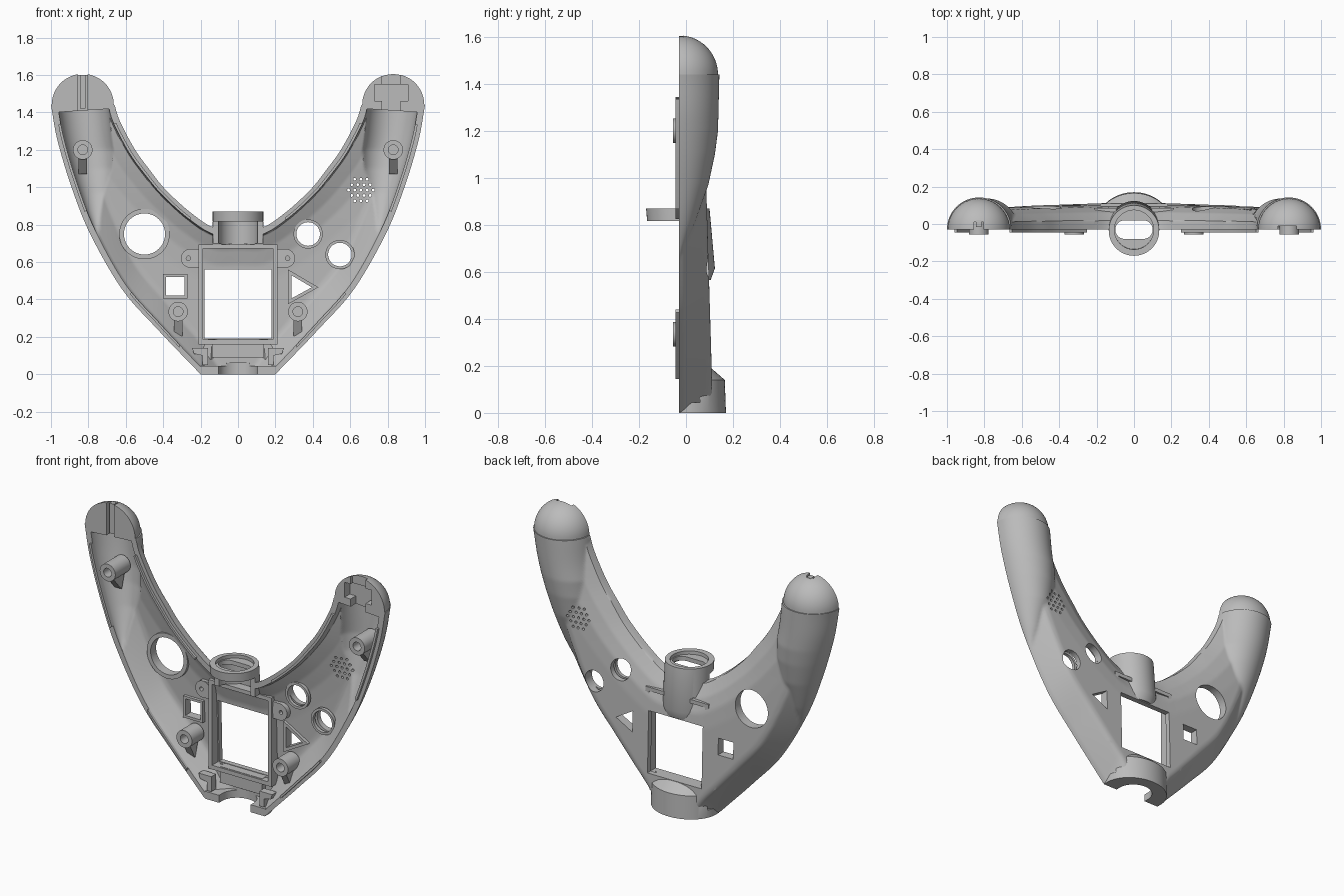
import bpy, bmesh
from math import sin, cos, pi, sqrt
from mathutils import Vector

cube = bpy.data.objects.get("Cube")
if cube:
    bpy.data.objects.remove(cube)

grey = bpy.data.materials.new("shell grey")
grey.use_nodes = True
grey.diffuse_color = (.5, .5, .5, 1)
grey.node_tree.nodes["Principled BSDF"].inputs["Base Color"].default_value = (.5, .5, .5, 1)
FRONT = -.03  # plane of the open rim


# ---------- helpers ----------
def finish(name, bm):
    bmesh.ops.recalc_face_normals(bm, faces=bm.faces)
    mesh = bpy.data.meshes.new(name)
    bm.to_mesh(mesh)
    bm.free()
    mesh.materials.append(grey)
    obj = bpy.data.objects.new(name, mesh)
    bpy.context.collection.objects.link(obj)
    return obj


def add_loft(bm, rings):
    rows = [[bm.verts.new(p) for p in ring] for ring in rings]
    for a, b in zip(rows, rows[1:]):
        for i in range(len(a)):
            bm.faces.new((a[i - 1], a[i], b[i], b[i - 1]))
    bm.faces.new(rows[0])
    bm.faces.new(rows[-1])


def loft(name, rings):
    bm = bmesh.new()
    add_loft(bm, rings)
    return finish(name, bm)


def prism(name, outline, y0, y1):
    return loft(name, [[(x, y, z) for x, z in outline] for y in (y0, y1)])


def rect(x0, x1, z0, z1):
    return [(x0, z0), (x1, z0), (x1, z1), (x0, z1)]


def circle(x, z, r, n=48):
    return [(x + r * cos(2 * pi * i / n), z + r * sin(2 * pi * i / n)) for i in range(n)]


def upright(name, sections):
    # stacked (outline in x and y, height) sections
    return loft(name, [[(x, y, z) for x, y in outline] for outline, z in sections])


def cut(obj, *cutters):
    for c in cutters:
        mod = obj.modifiers.new("cut", "BOOLEAN")
        mod.operation, mod.solver, mod.object = "DIFFERENCE", "EXACT", c
        with bpy.context.temp_override(object=obj, active_object=obj):
            bpy.ops.object.modifier_apply(modifier=mod.name)
        bpy.data.objects.remove(c)
    return obj


def collar(name, outer, inner, y0, y1):
    return cut(prism(name, outer, y0, y1), prism("cutter", inner, y0 - 1, y1 + 1))


def interp(table, v):
    for (a, fa), (b, fb) in zip(table, table[1:]):
        if v <= b:
            return fa + (fb - fa) * max(0, v - a) / (b - a)
    return table[-1][1]


# ---------- outline and depth of the shell ----------
UPPER = [(0, .78), (.13, .785), (.26, .87), (.39, .99), (.47, 1.09), (.55, 1.2), (.63, 1.35), (.66, 1.44)]
LOWER = [(0, 0), (.2, 0), (.43, .24), (.62, .455), (.79, .75), (.89, 1), (.965, 1.25), (1, 1.44)]
LAST = len(UPPER) - 1


def spline(pts, t):
    i = min(int(t), LAST - 1)
    f = t - i
    p = [Vector(q) for q in pts]
    p = [p[0] * 2 - p[1]] + p + [p[-1] * 2 - p[-2]]
    a, b, c, d = p[i:i + 4]
    if pts is LOWER and i == 0:
        return b.lerp(c, f)
    if pts is LOWER and i == 1:
        a = b * 2 - c  # keeps the bottom corner sharp
    return (b * 2 + (c - a) * f + (a * 2 - b * 5 + c * 4 - d) * f * f
            + (b * 3 - a - c * 3 + d) * f ** 3) / 2


EDGE_X = [(p.y, p.x) for p in (spline(LOWER, 1 + i / 10) for i in range(61))]
GRIP_R = [(.66, 0), (.8, .065), (.97, .125), (1.1, .153), (1.2, .166), (1.44, .172)]
RISE_UPPER = [(0, 0), (.007, .4), (.08, .75), (.16, .95), (.25, 1)]
RISE_LOWER = [(0, 0), (.012, .15), (.12, .94), (.15, 1)]


def surface(t, s, wall):
    side, t = (-1 if t < 0 else 1), abs(t)
    a, b = spline(UPPER, t), spline(LOWER, t)
    length = (b - a).length
    s = (wall + s * (length - 2 * wall)) / length
    p = a.lerp(b, s)
    to_upper, to_lower = s * length - wall, (1 - s) * length - wall
    # the flat bottom edge is a plain wall, so the slope fades out along it
    rise = min(interp(RISE_UPPER, to_upper), interp(RISE_LOWER, to_lower + max(0, 1 - t) * .25))
    depth = rise * (.145 - .03 * p.y - wall * .9)
    r = interp(GRIP_R, p.y)
    off = p.x - interp(EDGE_X, p.y) + r
    r -= wall
    if r > abs(off):
        depth = max(depth, sqrt(r * r - off * off))
    if min(to_upper, to_lower) < .0001:
        depth = 0
    return Vector((side * p.x, FRONT + depth, p.y))


# ---------- main shell: outer skin, inner skin and the rim between ----------
ROWS, COLS = 110, 64
bm = bmesh.new()
skins = []
for wall, reach in ((0, LAST), (.035, LAST - .22)):
    grid = [[bm.verts.new(surface(reach * j / ROWS, (1 - cos(pi * i / COLS)) / 2, wall))
             for i in range(COLS + 1)] for j in range(-ROWS, ROWS + 1)]
    for r0, r1 in zip(grid, grid[1:]):
        for i in range(COLS):
            bm.faces.new((r0[i], r0[i + 1], r1[i + 1], r1[i]))
    bm.faces.new(grid[0])
    bm.faces.new(grid[-1])
    skins.append(grid)
out, inn = skins
for k in (0, -1):
    for j in range(2 * ROWS):
        bm.faces.new((out[j][k], out[j + 1][k], inn[j + 1][k], inn[j][k]))
    bm.faces.new((out[k][0], out[k][-1], inn[k][-1], inn[k][0]))
shell = finish("shell", bm)

# ---------- openings for buttons, screen and speaker ----------
big, small_a, small_b = (-.5, .75, .11), (.375, .75, .063), (.545, .64, .063)
square = rect(-.385, -.285, .42, .52)
triangle = [(.285, .405), (.395, .465), (.285, .53)]
for outline in [circle(*big), circle(*small_a), circle(*small_b), square, triangle,
                rect(-.18, .18, .19, .56)]:
    cut(shell, prism("cutter", outline, -.5, .5))

bm = bmesh.new()
for row in range(-2, 3):
    for k in range(5 - abs(row)):
        x = .657 + (k - (4 - abs(row)) / 2) * .033
        add_loft(bm, [[(u, y, v) for u, v in circle(x, .985 + row * .029, .0075, 12)] for y in (-.02, .4)])
cut(shell, finish("cutter", bm))

# raised collars behind the openings
collar("big_button_collar", circle(-.5, .75, .135), circle(*big), .04, .065)
for n, (x, z, r) in enumerate((small_a, small_b)):
    collar(f"small_button_collar_{n + 1}", circle(x, z, r + .015), circle(x, z, r), .025, .045)
collar("square_collar", rect(-.4, -.27, .405, .535), square, .05, .08)
collar("triangle_collar", [(.268, .375), (.43, .465), (.268, .56)], triangle, .05, .08)


# ---------- upper cable collar and half tube ----------
def bore(z0, z1):
    return upright("cutter", [(circle(0, -.03, .105), z0), (circle(0, -.035, .105), z1)])


def slab(z0, z1, y1):
    return prism("cutter", rect(-.5, .5, z0, z1), -.5, y1)


cut(shell, bore(.69, .95))
neck = upright("neck_tube", [(circle(0, -.03, .135), .565), (circle(0, -.012, .135), .615),
                             (circle(0, -.035, .135), .87)])
slot = [(sx * (.05 + .05 * cos(a)), -.03 + .05 * sin(a)) for sx, a in
        [(1, -pi / 2 + pi * i / 12) for i in range(13)] + [(-1, pi / 2 - pi * i / 12) for i in range(13)]]
cut(neck, bore(.5, .825), upright("cutter", [(slot, .8), (slot, .9)]), bore(.85, .95),
    slab(.4, .817, FRONT), slab(.4, .7, .075))


# ---------- lower cable housing ----------
def arch(a, b, front):
    return [(a * cos(pi * i / 32), b * sin(pi * i / 32)) for i in range(33)] + [(-a, front), (a, front)]


housing = upright("cable_housing", [(arch(.2, .17, FRONT), 0), (arch(.2, .165, FRONT), .14),
                                    (arch(.19, .11, FRONT), .188)])
cut(housing, upright("cutter", [(arch(.165, .135, -.2), .045), (arch(.165, .08, -.2), .3)]),
    slab(.045, .3, .06))
for part in (housing, shell):
    cut(part, upright("cutter", [(arch(.105, .1, -.2), -.1), (arch(.105, .1, -.2), .06)]))

# ---------- screen frame ----------
collar("screen_frame", rect(-.21, .21, .16, .695), rect(-.187, .187, .185, .672), .02, .085)
prism("screen_sill", rect(-.14, .14, .09, .187), .03, .09)
for side, word in ((1, "left"), (-1, "right")):
    xs = sorted((side * .2, side * .255))
    ear = circle(side * .255, .62, .05, 32)
    collar(f"{word}_frame_ear", ear, circle(side * .265, .62, .012, 16), .03, .085)
    prism(f"{word}_ear_bridge", rect(*xs, .57, .67), .032, .085)
    foot = [(.16, .05), (.16, .14), (.245, .14), (.235, .11), (.19, .1), (.19, .05)]
    prism(f"{word}_foot_block", [(side * x, z) for x, z in foot], -.025, .02)

    # screw posts with a sloping gusset below
    for place, x, z, back in (("upper", .83, 1.2, .09), ("lower", .32, .335, .06)):
        x *= side
        post = prism(f"{word}_{place}_post", circle(x, z, .052, 32), -.055, back)
        cut(post, prism("cutter", circle(x, z, .026, 24), -.2, .05))
        foot_y = back - .045
        loft(f"{word}_{place}_gusset", [[(u, -.03, z - .045), (u, foot_y + .03, z - .045),
                                         (u, foot_y + .005, z - .13), (u, foot_y, z - .13)]
                                        for u in (x - .022, x + .022)])

    # tongues standing on the rim
    for label, s, t0, t1 in (("outer_low", 1, 1.5, 2.8), ("outer_high", 1, 4.4, 6.4), ("inner", 0, 1.9, 6)):
        rings = []
        for i in range(25):
            t = side * (t0 + (t1 - t0) * i / 24)
            p, q = surface(t, s, .022), surface(t, s, .036)
            rings.append([(v.x, y, v.z) for v, y in ((p, -.045), (q, -.045), (q, -.025), (p, -.025))])
        loft(f"{word}_{label}_tongue", rings)

    # solid rounded grip tip, flat at the front
    bm = bmesh.new()
    bmesh.ops.create_uvsphere(bm, u_segments=64, v_segments=32, radius=.166)
    bmesh.ops.translate(bm, verts=bm.verts, vec=(side * .83, FRONT, 1.44))
    for normal in ((0, 1, 0), (0, 0, 1)):
        geom = bm.verts[:] + bm.edges[:] + bm.faces[:]
        bmesh.ops.bisect_plane(bm, geom=geom, plane_co=(0, FRONT, 1.44), plane_no=normal,
                               clear_inner=True, dist=.0001)
        bmesh.ops.holes_fill(bm, edges=[e for e in bm.edges if e.is_boundary])
    tip = finish(f"{word}_grip_tip", bm)
    if side > 0:
        notches = [(rect(.73, .91, 1.46, 1.55), .02), (rect(.77, .87, 1.38, 1.47), .02),
                   (rect(.77, .87, 1.54, 1.7), -.01)]
    else:
        notches = [(rect(-.855, -.805, 1.38, 1.7), .01)]
    for outline, depth in notches:
        for part in (tip, shell):
            cut(part, prism("cutter", outline, -.2, depth))
prism("right_latch", rect(-.845, -.815, 1.42, 1.6), -.015, .02)

# ---------- smooth shading with sharp edges ----------
bpy.ops.object.select_all(action="DESELECT")
for obj in bpy.context.scene.objects:
    if obj.type == "MESH":
        obj.select_set(True)
        bpy.context.view_layer.objects.active = obj
bpy.ops.object.shade_smooth_by_angle(angle=pi / 6)
